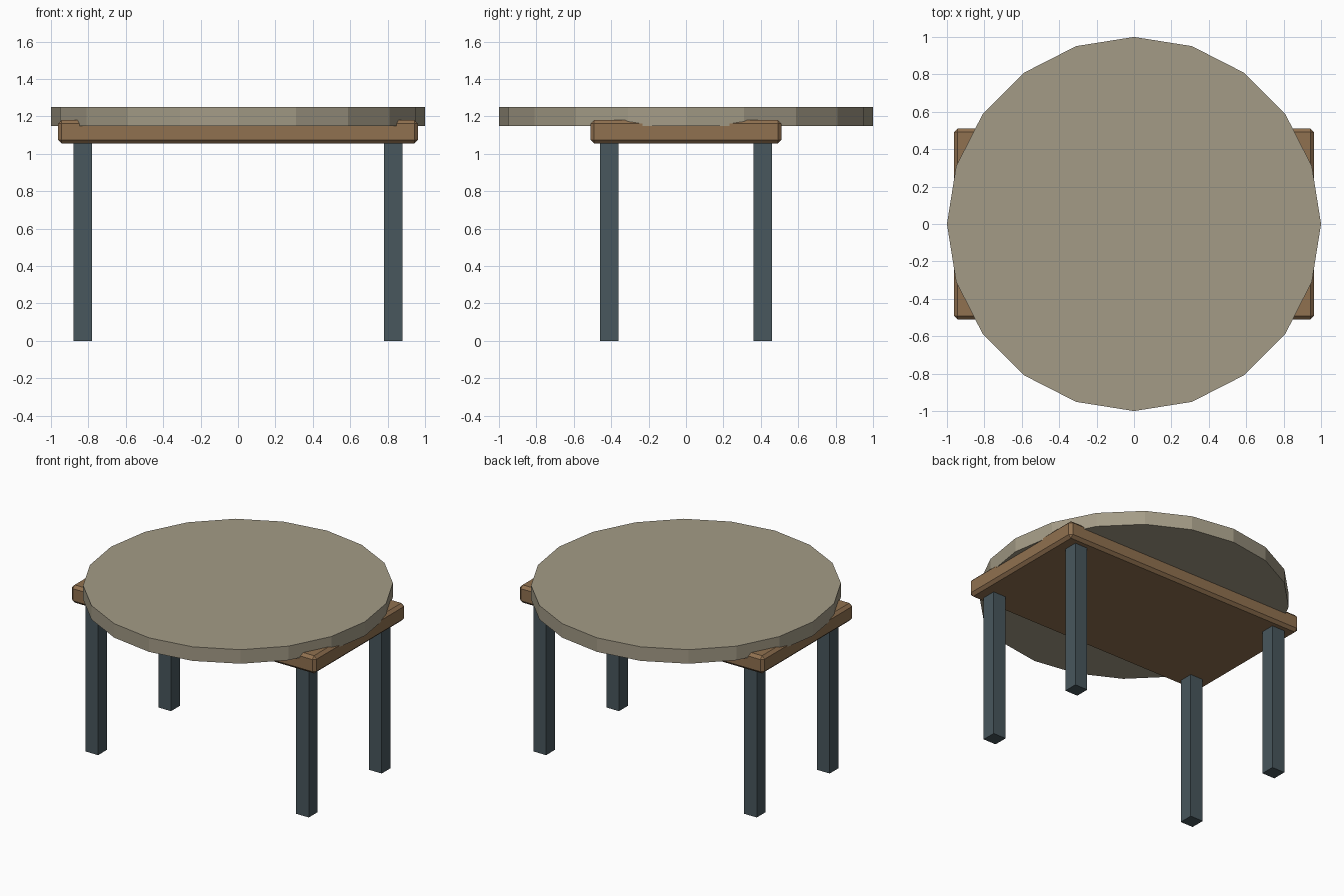
import bpy

if "Cube" in bpy.data.objects:
    bpy.data.objects.remove(bpy.data.objects["Cube"])


def material(name, rgb):
    mat = bpy.data.materials.new(name)
    mat.diffuse_color = (*rgb, 1)
    mat.use_nodes = True
    mat.node_tree.nodes["Principled BSDF"].inputs["Base Color"].default_value = mat.diffuse_color
    return mat


def box(name, center, size, mat):
    bpy.ops.mesh.primitive_cube_add(size=1, location=center)
    obj = bpy.context.object
    obj.name = name
    obj.scale = size
    bpy.ops.object.transform_apply(location=False, rotation=False, scale=True)
    obj.data.materials.append(mat)
    return obj


stone = material("stone_beige", (0.37, 0.33, 0.24))
wood = material("brown_wood", (0.28, 0.165, 0.08))
slate = material("slate_paint", (0.065, 0.095, 0.11))

# Round twenty-sided table top
bpy.ops.mesh.primitive_cylinder_add(vertices=20, radius=1, depth=0.1,
                                    location=(0, 0, 1.2))
top = bpy.context.object
top.name = "round_top"
top.data.materials.append(stone)

# Rectangular support board with chamfered edges
board = box("support_board", (0, 0, 1.118), (1.926, 1.022, 0.126), wood)
chamfer = board.modifiers.new("chamfer", 'BEVEL')
chamfer.width = 0.02
chamfer.segments = 1

# Four square legs
for y_name, sy in (("front", -1), ("back", 1)):
    for x_name, sx in (("left", -1), ("right", 1)):
        box(f"{y_name}_{x_name}_leg", (sx * 0.83, sy * 0.41, 0.529),
            (0.1, 0.1, 1.058), slate)
